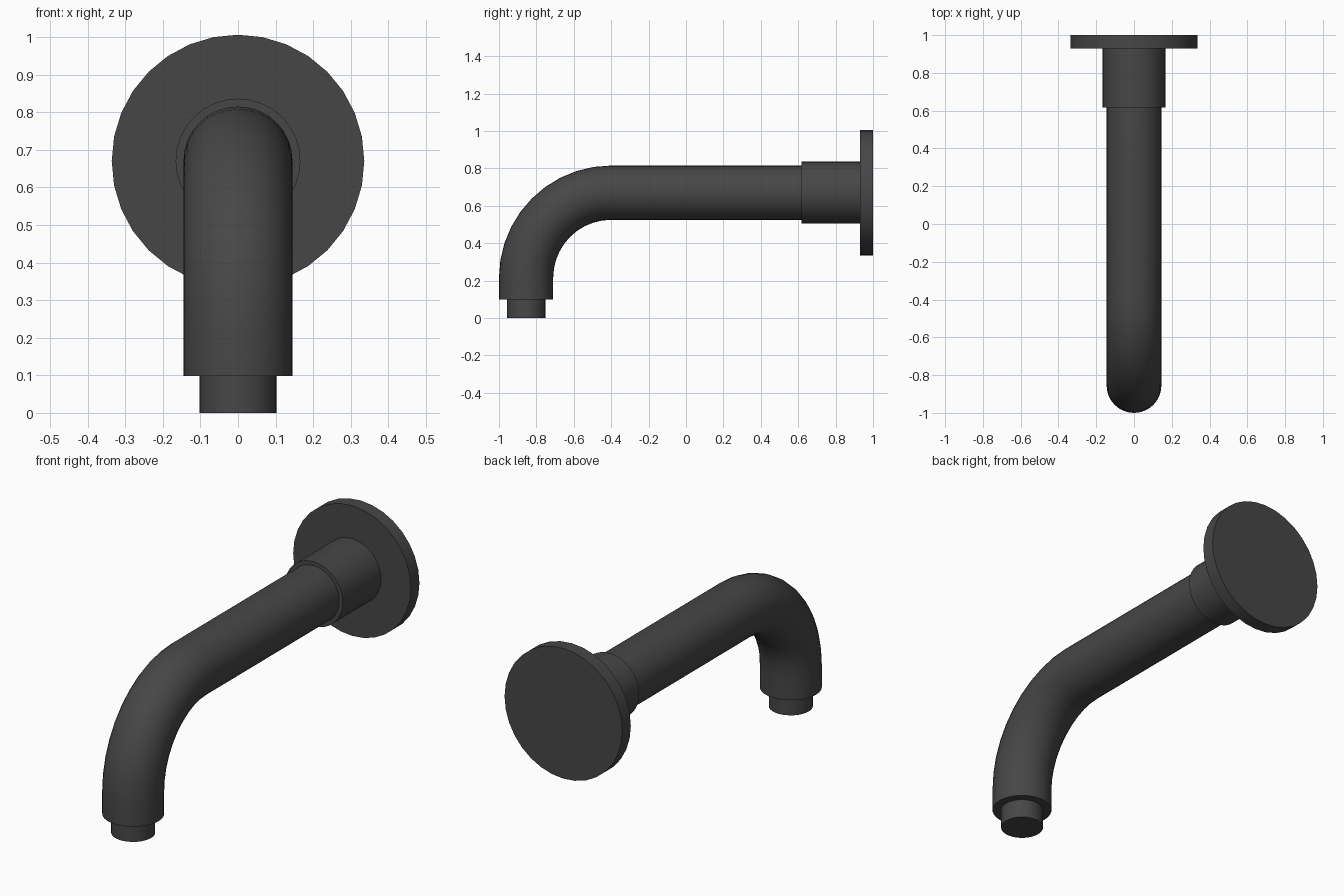
import bpy, bmesh, math
from mathutils import Vector

if "Cube" in bpy.data.objects:
    bpy.data.objects.remove(bpy.data.objects["Cube"])

SIDES = 32
AXIS_Z = 0.67          # height of the horizontal pipe axis
BEND_R = 0.455         # centre-line radius of the elbow

mat = bpy.data.materials.new("matte_black")
mat.diffuse_color = (0.062, 0.062, 0.062, 1)
mat.use_nodes = True
mat.node_tree.nodes["Principled BSDF"].inputs["Base Color"].default_value = mat.diffuse_color


def sweep(name, path, radius):
    """Capped round tube along (y, z, angle) stations in the x = 0 plane;
    angle 0 heads towards -y, 90 degrees heads straight down."""
    bm = bmesh.new()
    rings = []
    for y, z, a in path:
        up = Vector((0, -math.sin(a), math.cos(a)))
        ring = []
        for i in range(SIDES):
            t = 2 * math.pi * i / SIDES
            p = Vector((0, y, z)) + radius * (math.cos(t) * up + math.sin(t) * Vector((1, 0, 0)))
            ring.append(bm.verts.new(p))
        rings.append(ring)
    for r0, r1 in zip(rings, rings[1:]):
        for i in range(SIDES):
            j = (i + 1) % SIDES
            bm.faces.new((r0[i], r0[j], r1[j], r1[i]))
    bm.faces.new(rings[0])
    bm.faces.new(rings[-1])
    bmesh.ops.recalc_face_normals(bm, faces=bm.faces)
    me = bpy.data.meshes.new(name)
    bm.to_mesh(me)
    bm.free()
    me.materials.append(mat)
    ob = bpy.data.objects.new(name, me)
    bpy.context.collection.objects.link(ob)
    bpy.ops.object.select_all(action='DESELECT')
    ob.select_set(True)
    bpy.context.view_layer.objects.active = ob
    bpy.ops.object.shade_smooth_by_angle(angle=math.radians(35))
    return ob


DOWN = math.pi / 2

# Wall flange and collar
sweep("wall_flange", [(1.0, AXIS_Z, 0), (0.93, AXIS_Z, 0)], 0.336)
sweep("collar", [(0.94, AXIS_Z, 0), (0.618, AXIS_Z, 0)], 0.166)

# Spout pipe: straight run, elbow, short drop
path = [(0.64, AXIS_Z, 0)]
for k in range(11):
    a = DOWN * k / 10
    path.append((-0.4 - BEND_R * math.sin(a), AXIS_Z - BEND_R * (1 - math.cos(a)), a))
path.append((-0.855, 0.098, DOWN))
sweep("spout_pipe", path, 0.145)

# Outlet nozzle
sweep("outlet_nozzle", [(-0.855, 0.12, DOWN), (-0.855, 0.0, DOWN)], 0.103)
